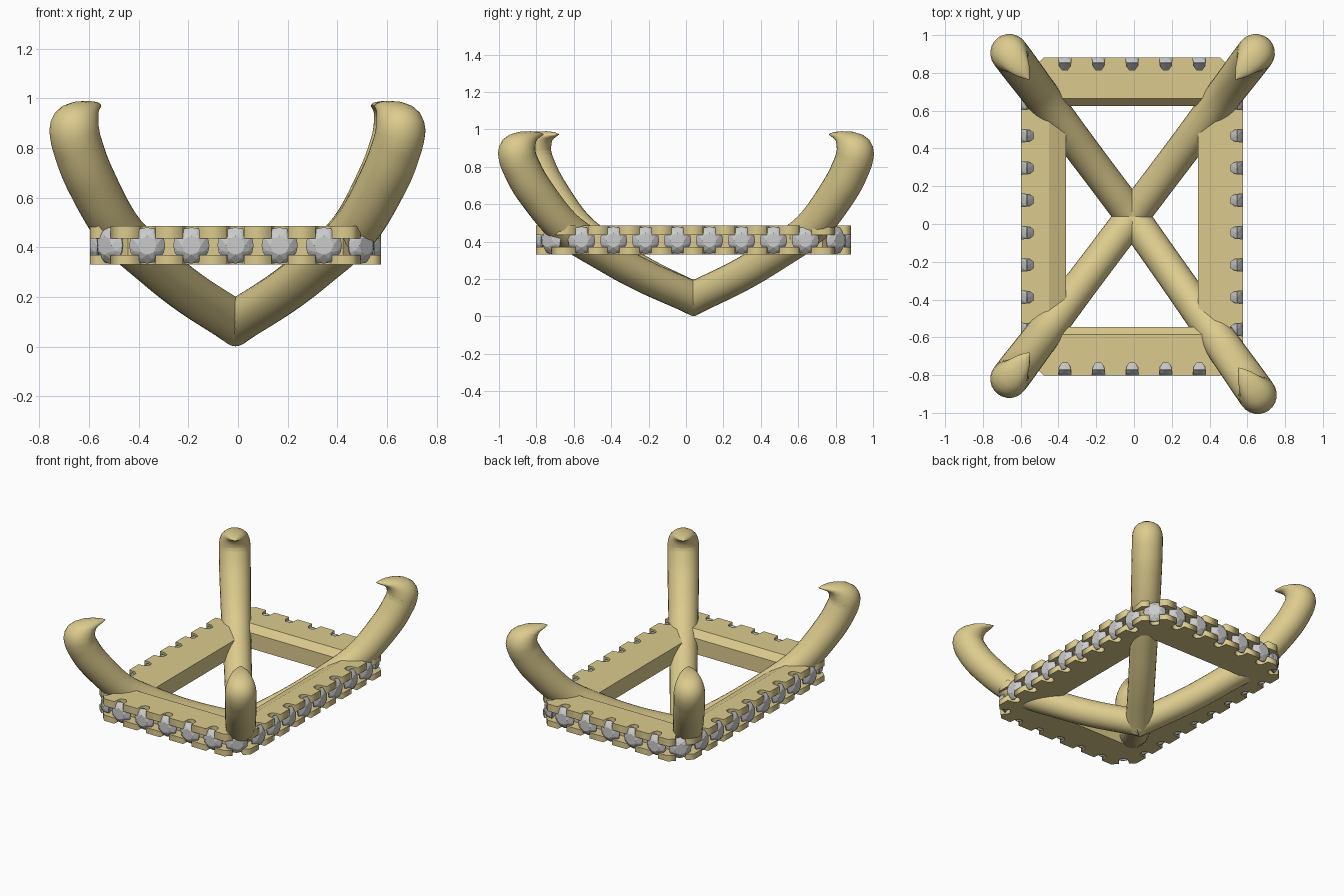
import bpy, bmesh, math
from mathutils import Vector

if "Cube" in bpy.data.objects:
    bpy.data.objects.remove(bpy.data.objects["Cube"])

gold = bpy.data.materials.new("gold")
gold.diffuse_color = (0.72, 0.6, 0.27, 1)
gold.use_nodes = True
gold.node_tree.nodes["Principled BSDF"].inputs["Base Color"].default_value = gold.diffuse_color
CX, CY = -0.01, 0.04                      # plan centre of the frame
Z0, Z1 = 0.33, 0.485                      # frame bottom and top
A, B, C = 0.587, 0.842, 0.12              # outer half sizes, corner cut


def add(name, bm, mat=gold):
    bmesh.ops.recalc_face_normals(bm, faces=bm.faces)
    me = bpy.data.meshes.new(name)
    bm.to_mesh(me)
    bm.free()
    ob = bpy.data.objects.new(name, me)
    bpy.context.collection.objects.link(ob)
    if mat:
        me.materials.append(mat)
    return ob


def loft(name, loops, ring=False, caps=True):
    bm = bmesh.new()
    vs = [[bm.verts.new(p) for p in lp] for lp in loops]
    n = len(vs[0])
    for i in range(len(vs) if ring else len(vs) - 1):
        a, b = vs[i], vs[(i + 1) % len(vs)]
        for j in range(n):
            k = (j + 1) % n
            bm.faces.new((a[j], a[k], b[k], b[j]))
    if caps:
        bm.faces.new(vs[0])
        bm.faces.new(vs[-1])
    return add(name, bm)


def octagon(a, b, c):
    q = [(-a + c, -b), (a - c, -b), (a, -b + c), (a, b - c),
         (a - c, b), (-a + c, b), (-a, b - c), (-a, -b + c)]
    return [Vector((x + CX, y + CY)) for x, y in q]


# Core of the frame, with a bevelled inner edge
profile = [(0.507, 0.762, 0.073, Z0), (0.507, 0.762, 0.073, Z1), (0.44, 0.625, 0.004, Z1),
           (0.35, 0.585, 0.004, 0.44), (0.35, 0.585, 0.004, Z0)]
loft("frame_core", [[(p.x, p.y, z) for p in octagon(a, b, c)] for a, b, c, z in profile],
     ring=True, caps=False)

# Notched outline and the gem seats along it
outline, seats = [], []
corners = octagon(A, B, C)
for i, p in enumerate(corners):
    q = corners[(i + 1) % 8]
    d = (q - p).normalized()
    nrm = Vector((d.y, -d.x))
    count, pitch = (1, 0) if i % 2 else ((5, 0.178) if i % 4 == 0 else (8, 0.171))
    outline.append(p)
    for k in range(count):
        m = (p + q) / 2 + d * (k - (count - 1) / 2) * pitch
        seats.append((m, nrm))
        for u, v in [(-.034, 0), (-.03, .045), (-.015, .066), (.015, .066), (.03, .045), (.034, 0)]:
            outline.append(m + d * u - nrm * v)


# Upper and lower notched rails
def rail(name, za, zb):
    cu = bpy.data.curves.new(name, 'CURVE')
    cu.dimensions = '2D'
    cu.fill_mode = 'BOTH'
    cu.extrude = (zb - za) / 2
    for pts in (outline, octagon(0.507, 0.762, 0.073)):
        sp = cu.splines.new('POLY')
        sp.points.add(len(pts) - 1)
        for s, p in zip(sp.points, pts):
            s.co = (p.x, p.y, 0, 1)
        sp.use_cyclic_u = True
    ob = bpy.data.objects.new(name, cu)
    bpy.context.collection.objects.link(ob)
    ob.location.z = (za + zb) / 2
    cu.materials.append(gold)
    bpy.ops.object.select_all(action='DESELECT')
    ob.select_set(True)
    bpy.context.view_layer.objects.active = ob
    bpy.ops.object.convert(target='MESH')


rail("upper_rail", 0.435, Z1)
rail("lower_rail", Z0, 0.37)

# Brilliant-cut gems, table facing outward
bm = bmesh.new()
for n, r, z, turn in [(8, .038, 0, 0), (8, .058, -.012, .5), (16, .073, -.028, 0),
                      (16, .073, -.033, 0), (8, .035, -.068, .5), (1, 0, -.09, 0)]:
    for k in range(n):
        t = math.tau * (k + turn) / n
        bm.verts.new((r * math.cos(t), r * math.sin(t), z))
bmesh.ops.convex_hull(bm, input=bm.verts)
first = add("side_gem", bm, None)
for i, (m, nrm) in enumerate(seats):
    ob = first
    if i:
        ob = bpy.data.objects.new("side_gem", first.data)
        bpy.context.collection.objects.link(ob)
    ob.location = (m.x, m.y, (Z0 + Z1) / 2)
    ob.rotation_euler = Vector((nrm.x, nrm.y, 0)).to_track_quat('Z', 'Y').to_euler()


# Prongs: swept tube rising from the centre, ending in an inward claw
def spline(pts, steps=6):
    P = [2 * pts[0] - pts[1]] + pts + [2 * pts[-1] - pts[-2]]
    out = []
    for i in range(1, len(P) - 2):
        a, b, c, d = P[i - 1:i + 3]
        for k in range(steps):
            t = k / steps
            out.append(0.5 * (2 * b + (c - a) * t + (2 * a - 5 * b + 4 * c - d) * t * t
                              + (3 * b - a - 3 * c + d) * t ** 3))
    return out + [pts[-1]]


def prong(name, tx, ty):
    d = Vector((tx - CX, ty - CY, 0))
    S = d.length
    d.normalize()
    side = Vector((-d.y, d.x, 0))
    base = Vector((CX, CY, 0))
    path = spline([Vector((f * S, z, r)) for f, z, r in
                   [(0, .098, .088), (.28, .215, .088), (.5, .33, .09), (.73, .475, .095),
                    (.905, .68, .1), (.98, .81, .101), (1, .87, .101)]])
    rings = []                             # inner point, outer point, half width
    for i, p in enumerate(path):
        t = path[min(i + 1, len(path) - 1)] - path[max(i - 1, 0)]
        t = Vector((t.x, t.y)).normalized()
        r = p.z
        if i == 0:
            t, r = Vector((1, 0)), 0.097
        if i == len(path) - 1:
            t = Vector((0, 1))
        n = Vector((-t.y, t.x)) * r
        rings.append((Vector((p.x, p.y)) + n, Vector((p.x, p.y)) - n, p.z))
    for a, az, b, bz, w in [(-.1, .895, .094, .91, .097), (-.104, .918, .072, .947, .088),
                            (-.112, .936, .03, .974, .075), (-.125, .948, -.03, .988, .06),
                            (-.145, .958, -.09, .99, .042), (-.162, .965, -.14, .986, .02),
                            (-.176, .972, -.174, .976, .002)]:
        rings.append((Vector((S + a, az)), Vector((S + b, bz)), w))
    loops = []
    for a, b, w in rings:
        m, h = (a + b) / 2, (a - b) / 2
        lp = []
        for k in range(24):
            t = math.tau * k / 24
            q = m + h * math.cos(t)
            lp.append(base + d * q.x + side * w * math.sin(t) + Vector((0, 0, q.y)))
        loops.append(lp)
    ob = loft(name, loops)
    bpy.ops.object.select_all(action='DESELECT')
    ob.select_set(True)
    bpy.context.view_layer.objects.active = ob
    bpy.ops.object.shade_smooth_by_angle(angle=math.radians(40))


prong("back_left_prong", -0.66, 0.905)
prong("back_right_prong", 0.645, 0.905)
prong("front_left_prong", -0.66, -0.82)
prong("front_right_prong", 0.655, -0.905)
